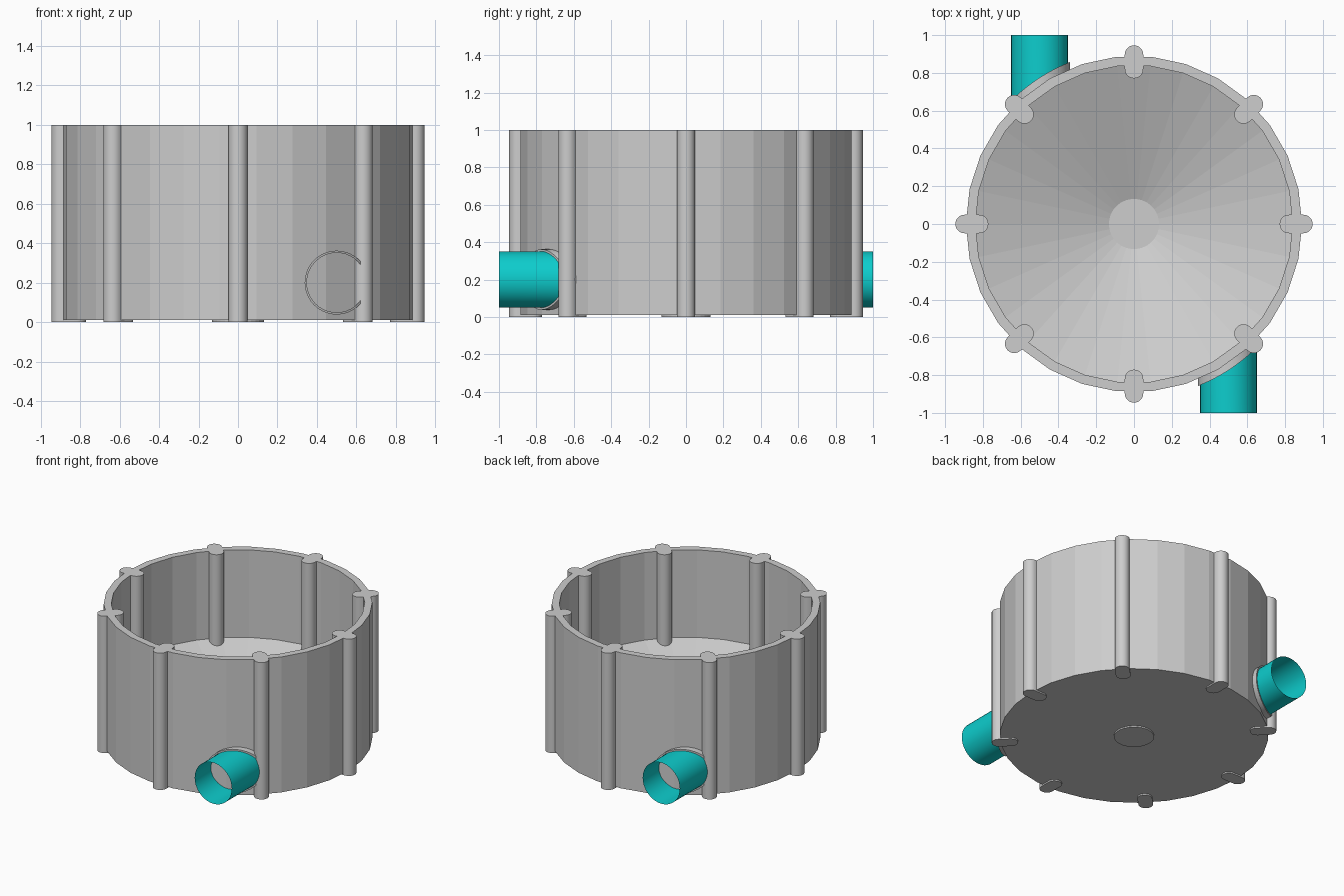
import bpy, bmesh, math

if "Cube" in bpy.data.objects:
    bpy.data.objects.remove(bpy.data.objects["Cube"], do_unlink=True)

SIDES = 30


def material(name, colour):
    m = bpy.data.materials.new(name)
    m.use_nodes = True
    m.diffuse_color = colour
    bsdf = m.node_tree.nodes["Principled BSDF"]
    bsdf.inputs["Base Color"].default_value = colour
    bsdf.inputs["Roughness"].default_value = 0.6
    return m


grey = material("light grey", (0.61, 0.61, 0.61, 1))
teal = material("teal", (0.004, 0.61, 0.61, 1))


def finish(bm, name, mat, normals=True):
    if normals:
        bmesh.ops.recalc_face_normals(bm, faces=bm.faces)
    mesh = bpy.data.meshes.new(name)
    bm.to_mesh(mesh)
    bm.free()
    mesh.materials.append(mat)
    obj = bpy.data.objects.new(name, mesh)
    bpy.context.collection.objects.link(obj)
    return obj


def bridge(bm, a, b):
    for i in range(len(a)):
        j = (i + 1) % len(a)
        bm.faces.new((a[i], a[j], b[j], b[i]))


def lathe(name, profile, mat):
    """Revolve (radius, height) points; both ends are closed by a disc."""
    bm = bmesh.new()
    rings = []
    for r, z in profile:
        angles = [math.tau * i / SIDES for i in range(SIDES)]
        rings.append([bm.verts.new((r * math.cos(a), r * math.sin(a), z)) for a in angles])
    for a, b in zip(rings, rings[1:]):
        bridge(bm, a, b)
    bm.faces.new(rings[0])
    bm.faces.new(rings[-1])
    return finish(bm, name, mat)


def pillar(name, angle, inner=0.82, outer=0.897, radius=0.049, steps=14):
    """Upright capsule-shaped rib running through the wall."""
    bm = bmesh.new()
    outline = []
    for centre, start in ((outer, -math.pi / 2), (inner, math.pi / 2)):
        for i in range(steps + 1):
            a = start + math.pi * i / steps
            outline.append((centre + radius * math.cos(a), radius * math.sin(a)))
    low = [bm.verts.new((x, y, 0)) for x, y in outline]
    high = [bm.verts.new((x, y, 1)) for x, y in outline]
    bridge(bm, low, high)
    bm.faces.new(low)
    bm.faces.new(high)
    obj = finish(bm, name, grey)
    obj.rotation_euler.z = angle


def port_ring(bm, radius, y_rule, steps=40):
    """Ring around a port axis, with its depth following a rule of x."""
    ring = []
    for i in range(steps):
        a = math.tau * i / steps
        x = 0.5 + radius * math.cos(a)
        ring.append(bm.verts.new((x, y_rule(x), 0.2 + radius * math.sin(a))))
    return ring


def on_radius(r):
    return lambda x: -math.sqrt(r * r - x * x)


def port(side, angle):
    # thin open pipe, trimmed to the curve of the wall
    bm = bmesh.new()
    bridge(bm, port_ring(bm, 0.15, lambda x: -1), port_ring(bm, 0.15, on_radius(0.87)))
    pipe = finish(bm, side + "_pipe", teal)
    pipe.rotation_euler.z = angle
    # collar hugging the wall around the pipe
    bm = bmesh.new()
    rings = [port_ring(bm, r, on_radius(d)) for r, d in
             ((0.162, 0.87), (0.162, 0.922), (0.151, 0.922), (0.151, 0.87))]
    for i in range(4):
        bridge(bm, rings[i], rings[(i + 1) % 4])
    collar = finish(bm, side + "_collar", grey)
    collar.rotation_euler.z = angle


# tank wall with a funnel floor and a drain boss underneath
lathe("tank_body", [(0.133, 0.08), (0.84, 0.36), (0.84, 1), (0.89, 1),
                    (0.89, 0.01), (0.133, 0.01), (0.133, 0)], grey)

# eight ribs around the wall
for k in range(8):
    pillar("pillar_%d" % (k + 1), k * math.pi / 4)

# inlet and outlet on opposite sides
port("front", 0)
port("back", math.pi)

# soften only the small round parts
bpy.ops.object.select_all(action="DESELECT")
for obj in bpy.data.objects:
    if obj.type == "MESH" and obj.name.startswith(("pillar", "front", "back")):
        obj.select_set(True)
        bpy.context.view_layer.objects.active = obj
bpy.ops.object.shade_smooth_by_angle(angle=math.radians(30))
